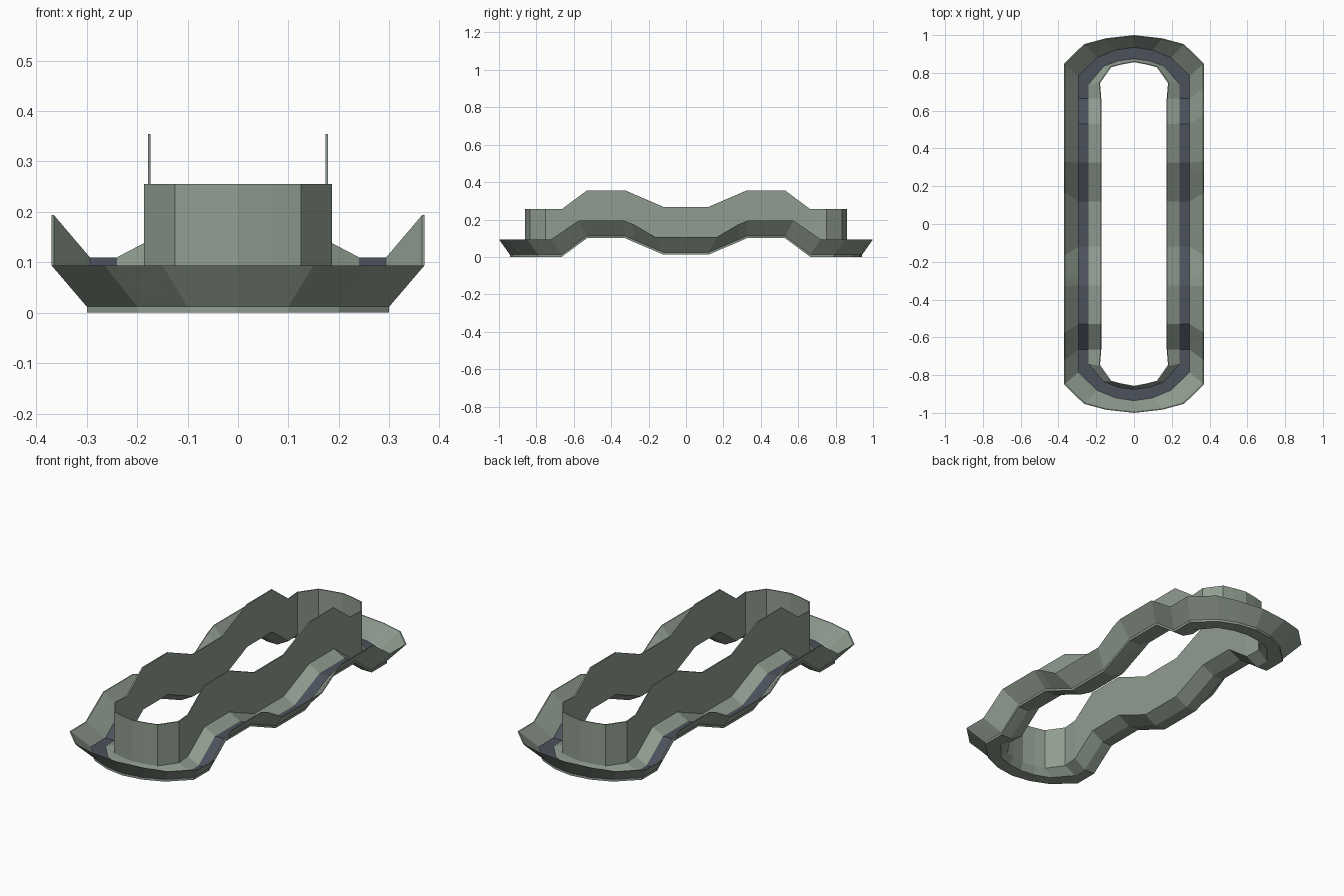
import bpy
import bmesh

cube = bpy.data.objects.get("Cube")
if cube:
    bpy.data.objects.remove(cube, do_unlink=True)


def make_material(name, rgb):
    mat = bpy.data.materials.new(name)
    mat.use_nodes = True
    mat.diffuse_color = (*rgb, 1)
    mat.node_tree.nodes["Principled BSDF"].inputs["Base Color"].default_value = (*rgb, 1)
    return mat


shell_green = make_material("grey_green", (0.28, 0.335, 0.28))
floor_blue = make_material("slate_blue", (0.07, 0.083, 0.108))

# Wavy straight side: y of the base, y of the lip, lift of the section
straight = [(0, 0, 0.012), (0.12, 0.165, 0.012), (0.28, 0.28, 0.08),
            (0.325, 0.33, 0.1), (0.53, 0.575, 0.1), (0.665, 0.72, 0)]

# Rounded end: plan points of the base, lip, floor inner edge and wall
end = [((0.30, 0.79), (0.37, 0.85), (0.24, 0.74), (0.186, 0.75)),
       ((0.20, 0.885), (0.265, 0.952), (0.16, 0.835), (0.125, 0.835)),
       ((0.10, 0.927), (0.15, 0.983), (0.08, 0.865), (0.07, 0.849)),
       ((0, 0.942), (0, 1.0), (0, 0.875), (0, 0.862))]

stations = [((0.30, y), (0.37, lip_y), (0.24, y), (0.179, y), lift)
            for y, lip_y, lift in straight]
stations += [(*rails, 0) for rails in end]


def mix(a, b, t):
    return tuple(p + (q - p) * t for p, q in zip(a, b))


def section(base, lip, inner, wall, lift):
    """Closed cross-section of the channel, counter-clockwise."""
    wall_in = (wall[0] * 0.967, wall[1] * 0.994)
    profile = [(base, 0), (base, 0.012), (lip, 0.094),
               (mix(lip, inner, 0.035), 0.094), (mix(base, inner, 0.1), 0.01),
               (inner, 0.01), (wall, 0.042), (wall, 0.255),
               (wall_in, 0.255), (wall_in, 0.037), (inner, 0)]
    return [(x, y, z + lift) for (x, y), z in profile]


FLOOR_STRIP = 4   # profile edge that forms the channel floor

# Sweep one quarter of the ring
bm = bmesh.new()
rings = [[bm.verts.new(p) for p in section(*s)] for s in stations]
for a, b in zip(rings, rings[1:]):
    for j in range(len(a)):
        k = (j + 1) % len(a)
        face = bm.faces.new((a[j], b[j], b[k], a[k]))
        face.material_index = 1 if j == FLOOR_STRIP else 0
mesh = bpy.data.meshes.new("wavy_channel_ring")
bm.to_mesh(mesh)
bm.free()
mesh.materials.append(shell_green)
mesh.materials.append(floor_blue)

# Mirror the quarter into the full ring
ring = bpy.data.objects.new("wavy_channel_ring", mesh)
bpy.context.collection.objects.link(ring)
mirror = ring.modifiers.new("mirror", 'MIRROR')
mirror.use_axis = (True, True, False)
mirror.merge_threshold = 0.0005
